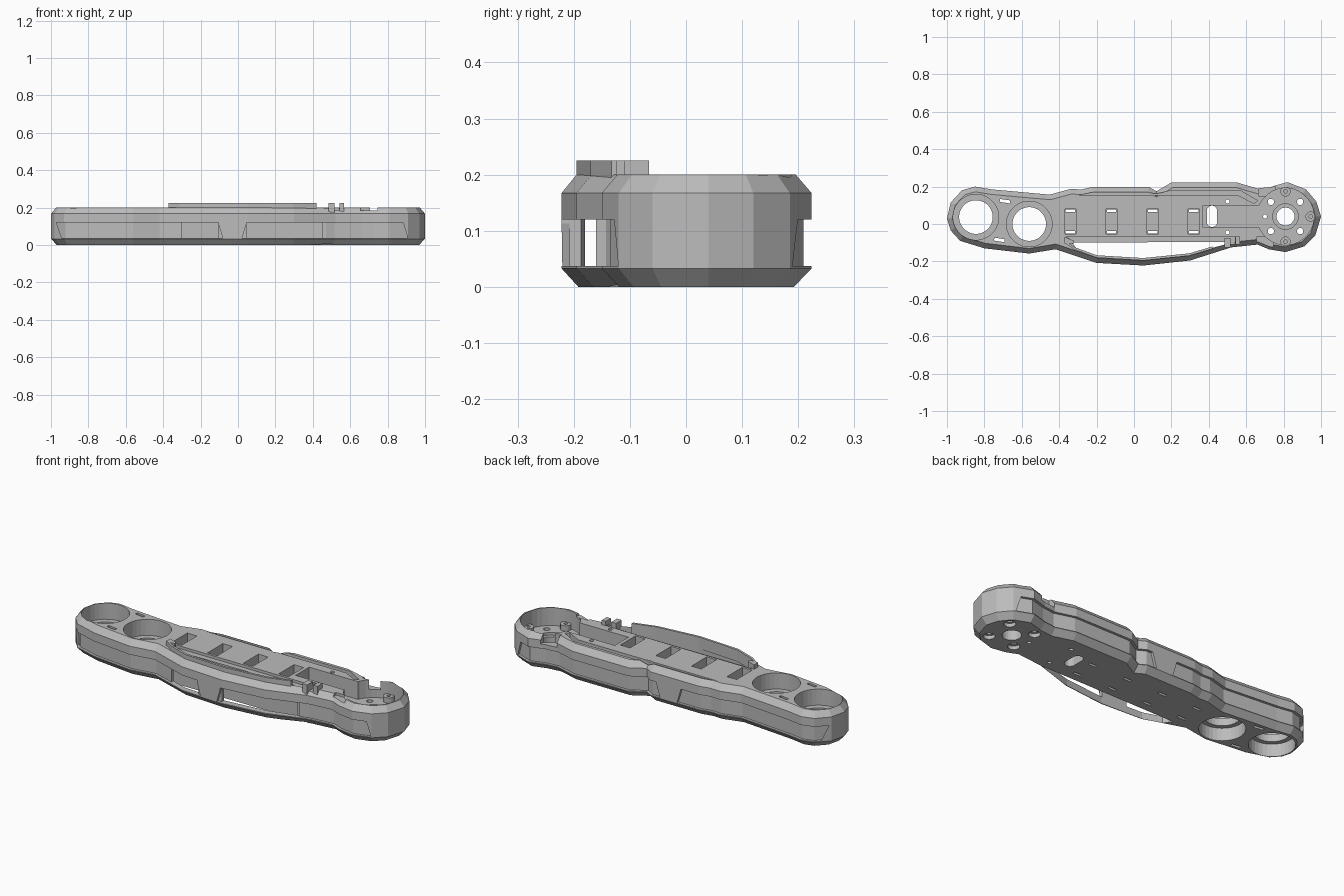
import bpy, bmesh, math
from mathutils import Vector

if "Cube" in bpy.data.objects:
    bpy.data.objects.remove(bpy.data.objects["Cube"])

grey = bpy.data.materials.new("metal grey")
grey.diffuse_color = (0.5, 0.5, 0.5, 1)
grey.use_nodes = True
grey.node_tree.nodes["Principled BSDF"].inputs["Base Color"].default_value = grey.diffuse_color


def make(name, bm):
    bmesh.ops.recalc_face_normals(bm, faces=bm.faces)
    me = bpy.data.meshes.new(name)
    bm.to_mesh(me)
    bm.free()
    ob = bpy.data.objects.new(name, me)
    me.materials.append(grey)
    bpy.context.collection.objects.link(ob)
    return ob


def inset(pts, d):
    """Mitred inset of a counter-clockwise loop."""
    out = []
    for i, p in enumerate(pts):
        a, p, b = Vector(pts[i - 1]), Vector(p), Vector(pts[(i + 1) % len(pts)])
        u, v = (p - a).normalized(), (b - p).normalized()
        n1, n2 = Vector((-u.y, u.x)), Vector((-v.y, v.x))
        out.append(p + (n1 + n2) * d / (1 + n1.dot(n2)))
    return out


def loft(name, loops, closed=False):
    """Skin a stack of (points, z) loops; closed joins last to first."""
    bm = bmesh.new()
    rings = [[bm.verts.new((p[0], p[1], z)) for p in pts] for pts, z in loops]
    n = len(rings[0])
    for k in range(len(rings) if closed else len(rings) - 1):
        a, b = rings[k], rings[(k + 1) % len(rings)]
        for i in range(n):
            j = (i + 1) % n
            bm.faces.new((a[i], a[j], b[j], b[i]))
    if not closed:
        bm.faces.new(rings[0][::-1])
        bm.faces.new(rings[-1])
    return make(name, bm)


def prism(pts, z0, z1, name="cutter"):
    return loft(name, [(pts, z0), (pts, z1)])


def disc(x, y, r, n=32):
    return [(x + r * math.cos(2 * math.pi * (i + .5) / n),
             y + r * math.sin(2 * math.pi * (i + .5) / n)) for i in range(n)]


def rect(x, y, w, h, ang=0):
    c, s = math.cos(ang), math.sin(ang)
    return [(x + c * a * w / 2 - s * b * h / 2, y + s * a * w / 2 + c * b * h / 2)
            for a, b in ((-1, -1), (1, -1), (1, 1), (-1, 1))]


def boolean(ob, cutters, op='DIFFERENCE'):
    for c in cutters:
        m = ob.modifiers.new("cut", 'BOOLEAN')
        m.operation, m.object, m.solver = op, c, 'EXACT'
    bpy.context.view_layer.update()
    me = bpy.data.meshes.new_from_object(
        ob.evaluated_get(bpy.context.evaluated_depsgraph_get()))
    ob.modifiers.clear()
    ob.data = me
    for c in cutters:
        bpy.data.objects.remove(c)


# Outer outline, counter-clockwise from the left end
outline = [(-1, .03), (-.98, -.035), (-.93, -.09), (-.8, -.13), (-.56, -.158),
           (-.42, -.135), (-.2, -.208), (.05, -.222), (.3, -.195), (.52, -.125),
           (.66, -.11), (.72, -.135), (.81, -.15), (.91, -.12), (.97, -.06),
           (1, .04), (.975, .12), (.92, .185), (.82, .224), (.73, .198),
           (.66, .19), (.55, .222), (.2, .222), (.12, .175), (.08, .198),
           (-.22, .198), (-.28, .185), (-.34, .187), (-.45, .157), (-.76, .185),
           (-.85, .2), (-.92, .18), (-.98, .115)]

# Main body with chamfered top and bottom edges
body = loft("arm_body", [(inset(outline, .03), 0), (outline, .033),
                         (outline, .167), (inset(outline, .027), .2)])

# Side recesses: a ring interrupted at both ends and by the middle pillar
far, near = inset(outline, -.03), inset(outline, .014)
recess = loft("cutter", [(far, .037), (far, .12), (near, .12), (near, .037)], True)


def pillar(low, high):
    """Block with slanted ends; low and high are x ranges at z .037 and .12."""
    return loft("cutter", [([(low[0], -.4), (low[1], -.4), (low[1], .4), (low[0], .4)], .03),
                           ([(high[0], -.4), (high[1], -.4), (high[1], .4), (high[0], .4)], .13)])


boolean(recess, [pillar((-1.2, -.94), (-1.2, -.975)), pillar((-.08, .02), (-.11, .05)),
                 pillar((.91, 1.2), (.88, 1.2))])

cut = [recess]
# Long opening behind the front bumper and its two side windows
cut.append(prism([(-.33, -.1), (-.3, -.143), (-.2, -.176), (.05, -.187),
                  (.29, -.163), (.5, -.106), (.5, -.095)], -.1, .4))
for x0, x1 in ((-.3, -.105), (.045, .47)):
    cut.append(prism([(x0, -.3), (x1, -.3), (x1, -.12), (x0, -.12)], .037, .12))
# Two large stepped bores
for x, y in ((-.845, .037), (-.56, 0)):
    cut += [prism(disc(x, y, .09), -.1, .4), prism(disc(x, y, .122), .11, .4),
            prism(disc(x, y, .115), -.1, .07)]
# Deck pockets with a through slot at each end
for x in (-.34, -.12, .1, .32):
    cut.append(prism(rect(x, .013, .06, .135), .1, .4))
    cut += [prism(rect(x, .013 + s * .058, .05, .014), -.1, .2) for s in (-1, 1)]
# Small angled slots beside the bores
cut += [prism(rect(-.69, .122, .055, .016, -.15), -.1, .4),
        prism(rect(-.72, -.085, .055, .016, -.15), -.1, .4)]
# Deck side grooves
cut.append(prism([(-.3, .152), (.56, .152), (.64, .11), (.66, .125), (.57, .178),
                  (.2, .178), (.12, .162), (.07, .168), (-.22, .168)], .165, .4))
cut.append(prism([(-.3, -.11), (.54, -.11), (.54, -.068), (-.36, -.068)], .185, .4))
# Motor pocket, cable channel and rim notches
mx, my = .81, .04
cut += [prism(disc(mx, my, .152), .1, .4), prism(rect(.53, my, .32, .12), .1, .4),
        prism(rect(.71, .22, .09, .14), .145, .4), prism(rect(.7, -.13, .09, .12), .185, .4)]
# Motor mount holes
cut.append(prism(disc(mx, my, .048), -.1, .3))
cut.append(prism(disc(mx, my, .068), .085, .3))
for sx in (-1, 1):
    for sy in (-1, 1):
        x, y = mx + sx * .078, my + sy * .078
        cut += [prism(disc(x, y, .017, 16), -.1, .3), prism(disc(x, y, .03, 16), -.1, .02)]
# Rounded cable slot and small screw holes
slot = disc(.417, .07, .028, 24)[:12] + disc(.417, .012, .028, 24)[12:]
cut.append(prism(slot, -.1, .3))
for x, y in ((.5, .12), (.5, -.045), (.7, .04)):
    cut.append(prism(disc(x, y, .011, 12), -.1, .4))
boolean(body, cut)

# Screw lugs against the motor pocket wall
for i, a in enumerate((0, math.pi / 2, -math.pi / 2)):
    x, y = mx + .135 * math.cos(a), my + .135 * math.sin(a)
    lug = prism(disc(x, y, .028, 16), .09, .13, "motor_lug_%d" % i)
    boolean(lug, [prism(disc(x, y, .01, 12), .1, .3)])

# Thin raised lip along the bumper
path = [(-.372, -.1), (-.315, -.138), (-.2, -.18), (.05, -.195), (.295, -.17),
        (.42, -.133)]
prism(path + [(x, y + .013) for x, y in path[::-1]], .16, .225, "bumper_lip")
# Short tabs at the ends of the lip
prism([(-.372, -.105), (-.32, -.105), (-.32, -.09), (-.372, -.068)], .18, .225, "left_tab")
prism(rect(.5, -.1, .03, .05), .15, .225, "middle_tab")
prism(rect(.555, -.088, .025, .045), .17, .225, "right_tab")
